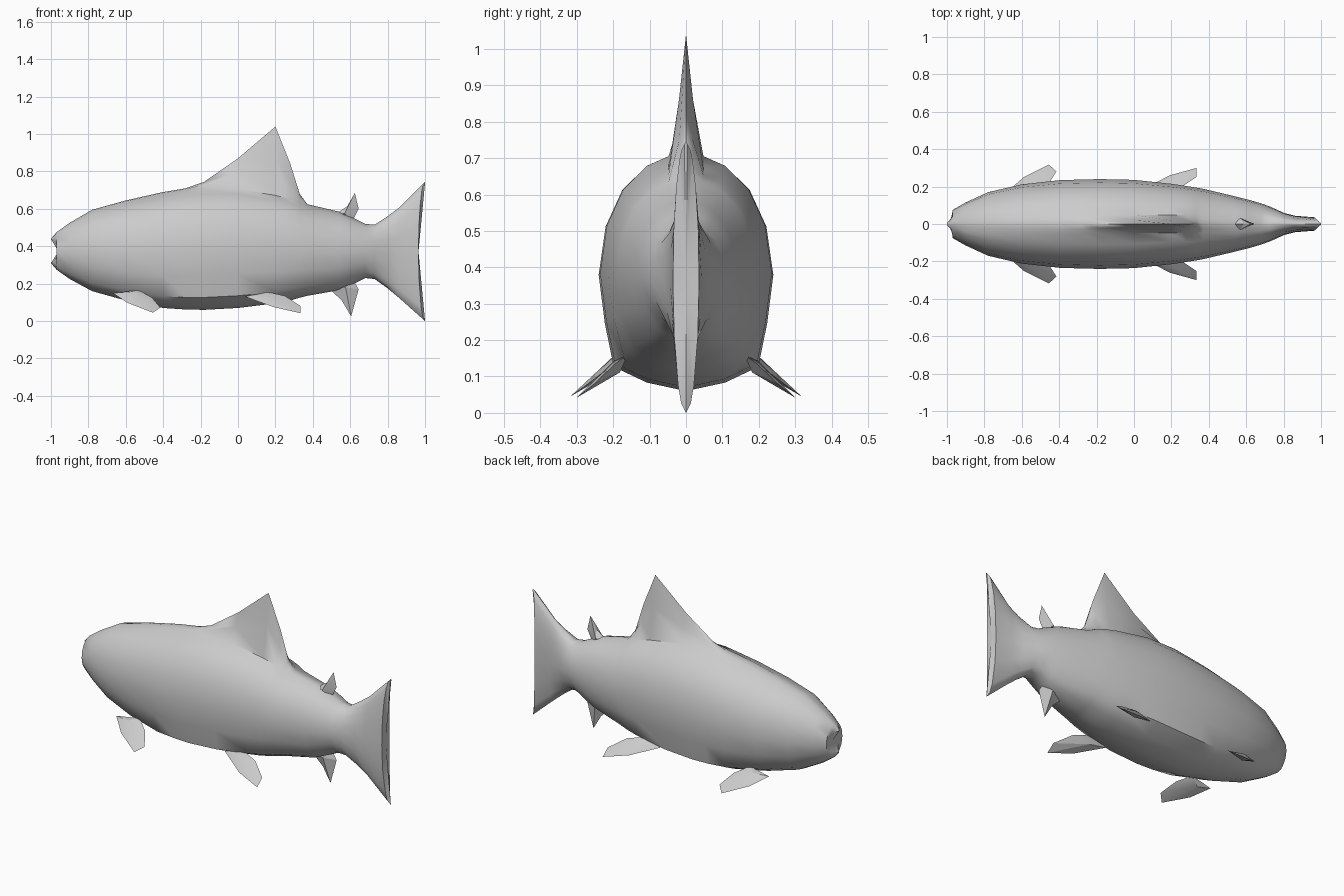
import bpy, bmesh, math
from mathutils import Vector

if "Cube" in bpy.data.objects:
    bpy.data.objects.remove(bpy.data.objects["Cube"], do_unlink=True)

skin = bpy.data.materials.new("pale grey skin")
GREY = (0.6, 0.6, 0.6, 1)
skin.use_nodes = True
skin.diffuse_color = GREY
skin.node_tree.nodes["Principled BSDF"].inputs["Base Color"].default_value = GREY


def finish(bm, name, angle):
    """Turn a bmesh into a shaded object with the skin material."""
    bmesh.ops.recalc_face_normals(bm, faces=bm.faces)
    mesh = bpy.data.meshes.new(name)
    bm.to_mesh(mesh)
    bm.free()
    mesh.materials.append(skin)
    obj = bpy.data.objects.new(name, mesh)
    bpy.context.collection.objects.link(obj)
    bpy.ops.object.select_all(action='DESELECT')
    obj.select_set(True)
    bpy.context.view_layer.objects.active = obj
    bpy.ops.object.shade_smooth_by_angle(angle=math.radians(angle))
    return obj


# Body stations: x, belly height, back height, half width
STATIONS = [
    (-1, .31, .44, .05), (-.97, .275, .475, .075), (-.9, .225, .525, .115),
    (-.78, .16, .595, .17), (-.6, .11, .645, .212), (-.4, .07, .69, .234),
    (-.28, .062, .71, .238), (-.18, .06, .725, .24), (0, .07, .725, .236),
    (.2, .095, .69, .215), (.28, .11, .67, .203), (.33, .125, .65, .195),
    (.37, .135, .625, .188), (.54, .165, .585, .148), (.62, .2, .55, .128),
    (.68, .23, .52, .11), (.73, .225, .515, .092), (.8, .175, .56, .06),
    (.86, .125, .605, .044), (1, 0, .745, .036),
]
# Ridge of the dorsal fin, which grows out of the back
CREST = {-.18: .745, 0: .87, .2: 1.04, .28: .84, .33: .68}
# Half section of the deep middle body: width share, height share
BOXY = [(0, 0), (.45, .035), (.83, .1), (.93, .28), (1, .48),
        (.92, .68), (.73, .83), (.45, .93), (.2, .97)]
BOW = {-1: .035, 1: -.035}     # hollows the mouth and the tail edge


def section(x, low, high, half):
    """One closed ring, blending from oval ends to the boxy belly."""
    box = max(0, 1 - ((x + .1) / .75) ** 2)
    crest, height = CREST.get(x, high), high - low
    side = []
    for share, t in BOXY:
        oval = 2 * math.sqrt(t * (1 - t))
        y = oval + (share - oval) * box
        side.append((x + BOW.get(x, 0) * y, y * half, low + t * height))
    lift = crest - high
    side.append((x, (.09 if lift else .12) * half, high - .008 * height + .5 * lift))
    side.append((x, 0, crest))
    return side + [(px, -y, z) for px, y, z in side[-2:0:-1]]


bm = bmesh.new()
rings = [[bm.verts.new(p) for p in section(*s)] for s in STATIONS]
count = len(rings[0])
for a, b in zip(rings, rings[1:]):
    for i in range(count):
        j = (i + 1) % count
        bm.faces.new((a[i], a[j], b[j], b[i]))
# Mouth hollow and tail edge
for ring, x in ((rings[0], -.96), (rings[-1], .965)):
    hub = bm.verts.new((x, 0, .372))
    for i in range(count):
        bm.faces.new((ring[i], ring[(i + 1) % count], hub))
finish(bm, "body", 50)


def fin(name, outline, ridge, thick):
    """A thin blade that swells to a ridge point near its root."""
    pts = [Vector(p) for p in outline]
    ridge = Vector(ridge)
    normal = (pts[1] - pts[0]).cross(pts[2] - pts[0]).normalized()
    bm = bmesh.new()
    rim = [bm.verts.new(p) for p in pts]
    for sign in (1, -1):
        top = bm.verts.new(ridge + normal * thick * sign)
        for i, v in enumerate(rim):
            bm.faces.new((v, rim[(i + 1) % len(rim)], top))
    return finish(bm, name, 20)


# Paired fins: outlines for the +y side, mirrored to -y
PAIRED = {
    "pectoral_fin": ([(-.67, .18, .15), (-.59, .25, .097), (-.455, .318, .045),
                      (-.415, .28, .072), (-.46, .21, .126), (-.53, .16, .165)],
                     (-.58, .19, .14), .018),
    "pelvic_fin": ([(.04, .18, .13), (.19, .26, .075), (.335, .3, .042),
                    (.335, .252, .08), (.25, .195, .135), (.14, .16, .16)],
                   (.15, .19, .127), .018),
}
for name, (outline, ridge, thick) in PAIRED.items():
    for label, s in (("left", 1), ("right", -1)):
        fin(label + "_" + name, [(x, s * y, z) for x, y, z in outline],
            (ridge[0], s * ridge[1], ridge[2]), thick)

# Small fins on the midline: x, z outlines
MIDLINE = {
    "rear_back_fin": ([(.52, .57), (.585, .615), (.625, .685), (.645, .6), (.61, .53)],
                      (.57, .575), .03),
    "anal_fin": ([(.48, .18), (.555, .11), (.605, .025), (.645, .17), (.61, .23)],
                 (.575, .18), .03),
}
for name, (outline, ridge, thick) in MIDLINE.items():
    fin(name, [(x, 0, z) for x, z in outline], (ridge[0], 0, ridge[1]), thick)
